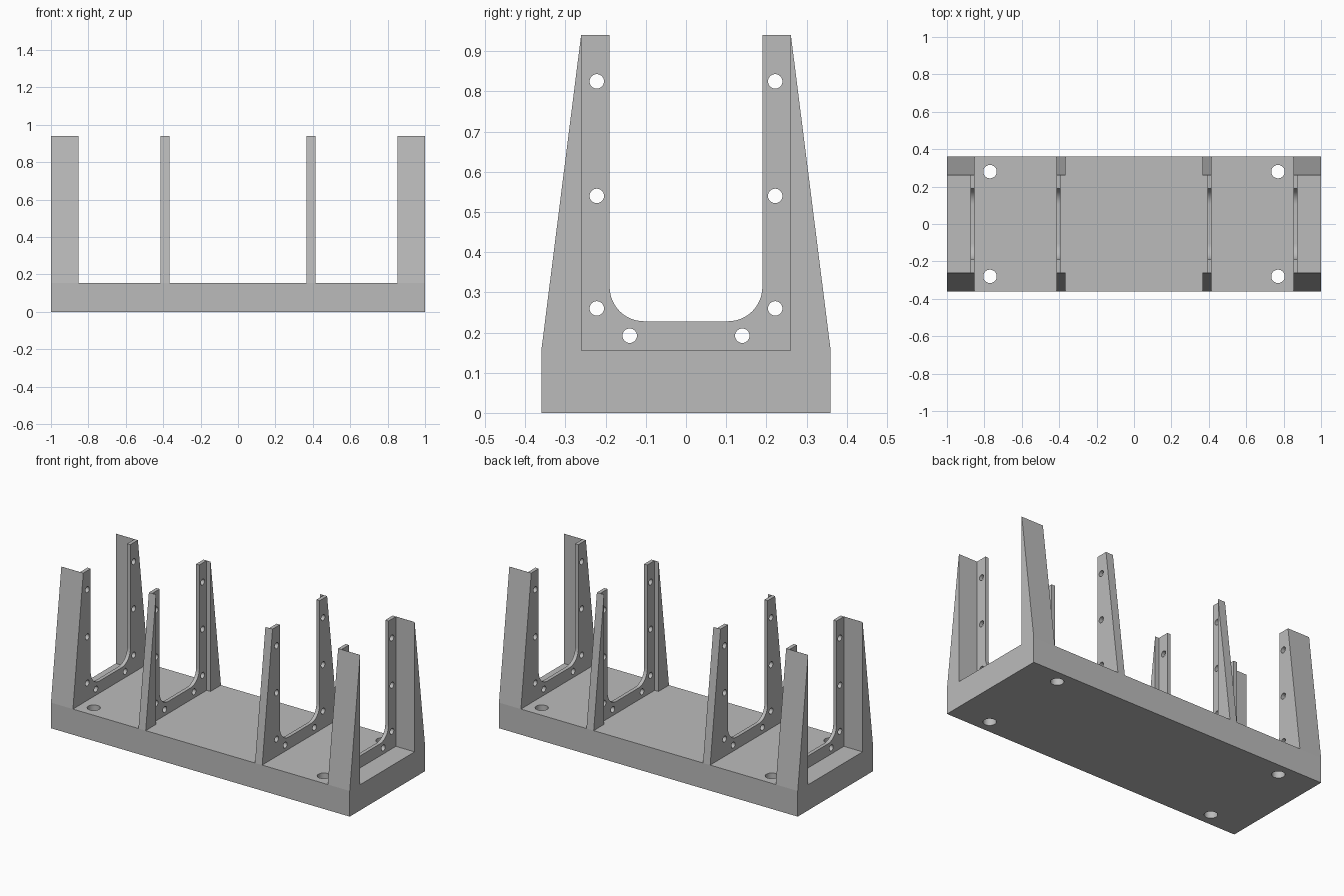
import bpy
import bmesh
from math import sin, cos, pi
from mathutils import Vector

cube = bpy.data.objects.get("Cube")
if cube:
    bpy.data.objects.remove(cube, do_unlink=True)

grey = bpy.data.materials.new("light grey")
grey.use_nodes = True
colour = (0.5, 0.5, 0.5, 1)
grey.diffuse_color = colour
grey.node_tree.nodes["Principled BSDF"].inputs["Base Color"].default_value = colour

BASE_TOP, TOP = 0.155, 0.94
HALF_DEPTH, PLATE_HALF = 0.36, 0.26


def arc(u, v, r, start, end, steps):
    """Points along an arc, both ends included."""
    angles = [start + (end - start) * i / steps for i in range(steps + 1)]
    return [(u + r * cos(a), v + r * sin(a)) for a in angles]


def circle(u, v, r, steps=32):
    return arc(u, v, r, 0, 2 * pi, steps)[:-1]


def extrude(name, loops, place, depth):
    """Fill an outline with holes and push it along a vector."""
    bm = bmesh.new()
    edges = []
    for loop in loops:
        verts = [bm.verts.new(place(u, v)) for u, v in loop]
        edges += [bm.edges.new((a, b)) for a, b in zip(verts, verts[1:] + verts[:1])]
    bmesh.ops.triangle_fill(bm, edges=edges, use_beauty=True)
    result = bmesh.ops.extrude_face_region(bm, geom=bm.faces[:], use_keep_orig=True)
    moved = [g for g in result["geom"] if isinstance(g, bmesh.types.BMVert)]
    bmesh.ops.translate(bm, verts=moved, vec=Vector(depth))
    bmesh.ops.recalc_face_normals(bm, faces=bm.faces[:])
    mesh = bpy.data.meshes.new(name)
    bm.to_mesh(mesh)
    bm.free()
    mesh.materials.append(grey)
    obj = bpy.data.objects.new(name, mesh)
    bpy.context.collection.objects.link(obj)
    bpy.ops.object.select_all(action="DESELECT")
    obj.select_set(True)
    bpy.context.view_layer.objects.active = obj
    bpy.ops.object.shade_smooth_by_angle(angle=pi / 6)


# Base slab with four mounting holes
slab = [(-1, -HALF_DEPTH), (1, -HALF_DEPTH), (1, HALF_DEPTH), (-1, HALF_DEPTH)]
mounts = [circle(x, y, 0.036) for x in (-0.77, 0.77) for y in (-0.28, 0.28)]
extrude("base", [slab] + mounts, lambda u, v: (u, v, 0), (0, 0, BASE_TOP))

# U-shaped plate outline with rounded inner corners and screw holes
INNER, FLOOR, R = 0.19, 0.228, 0.085
u_shape = [(-PLATE_HALF, TOP), (-PLATE_HALF, BASE_TOP), (PLATE_HALF, BASE_TOP),
           (PLATE_HALF, TOP), (INNER, TOP)]
u_shape += arc(INNER - R, FLOOR + R, R, 0, -pi / 2, 12)
u_shape += arc(R - INNER, FLOOR + R, R, -pi / 2, -pi, 12)
u_shape += [(-INNER, TOP)]
spots = [(0.222, 0.825), (0.222, 0.54), (0.222, 0.26), (0.14, 0.192)]
screws = [circle(s * y, z, 0.018, 24) for s in (-1, 1) for y, z in spots]

# Each bracket: side, wall start and end, plate start and end (distance from centre)
brackets = [("outer", 0.853, 1.0, 0.853, 0.875),
            ("middle", 0.366, 0.414, 0.392, 0.414)]
for side, s in (("left", 1), ("right", -1)):
    for name, w0, w1, p0, p1 in brackets:
        extrude(f"{side}_{name}_plate", [u_shape] + screws,
                lambda u, v: (s * p0, u, v), (s * (p1 - p0), 0, 0))
        # Tapered buttress walls
        for end, t in (("front", -1), ("back", 1)):
            wedge = [(t * PLATE_HALF, BASE_TOP), (t * HALF_DEPTH, BASE_TOP),
                     (t * (PLATE_HALF + 0.001), TOP), (t * PLATE_HALF, TOP)]
            extrude(f"{side}_{name}_{end}_buttress", [wedge],
                    lambda u, v: (s * w0, u, v), (s * (w1 - w0), 0, 0))
